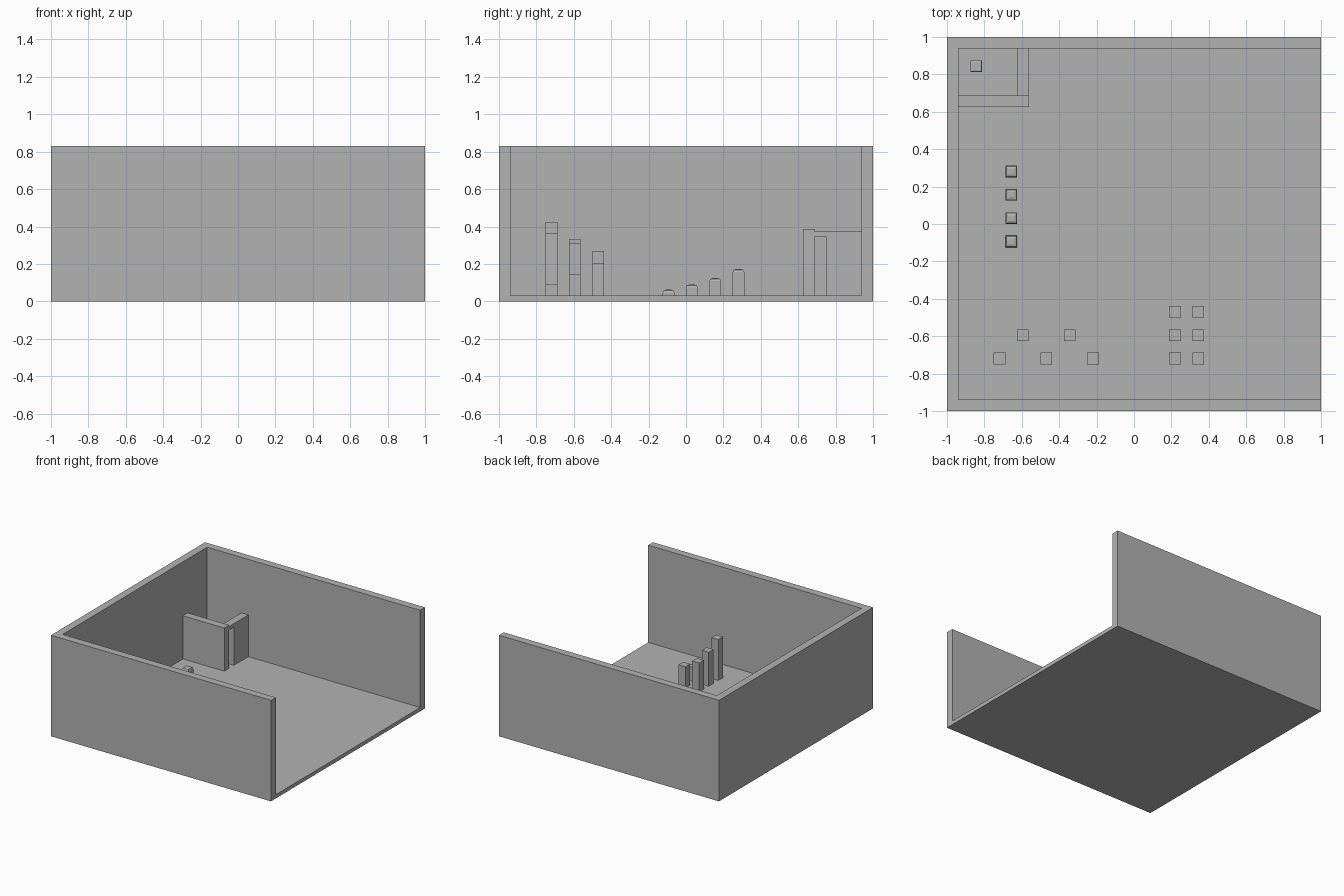
import bpy, bmesh

if "Cube" in bpy.data.objects:
    bpy.data.objects.remove(bpy.data.objects["Cube"])

U = 1 / 16  # grid unit: wall and post thickness
FLOOR = U / 2
WALL_TOP = 0.83

grey = bpy.data.materials.new("plain_grey")
grey.diffuse_color = (0.45, 0.45, 0.45, 1)
grey.use_nodes = True
grey.node_tree.nodes["Principled BSDF"].inputs["Base Color"].default_value = grey.diffuse_color


def prism(name, profile, z0, z1, bevel=0.0):
    """Raise a flat outline from z0 to z1, optionally rounding its top rim."""
    bm = bmesh.new()
    low = [bm.verts.new((x, y, z0)) for x, y in profile]
    high = [bm.verts.new((x, y, z1)) for x, y in profile]
    bm.faces.new(low[::-1])
    cap = bm.faces.new(high)
    for k in range(len(low)):
        j = (k + 1) % len(low)
        bm.faces.new((low[k], low[j], high[j], high[k]))
    bm.normal_update()
    if bevel:
        bmesh.ops.bevel(bm, geom=list(cap.edges), offset=bevel, segments=2,
                        profile=0.5, affect='EDGES')
    mesh = bpy.data.meshes.new(name)
    bm.to_mesh(mesh)
    bm.free()
    mesh.materials.append(grey)
    obj = bpy.data.objects.new(name, mesh)
    bpy.context.collection.objects.link(obj)
    return obj


def box(name, x0, x1, y0, y1, z0, z1, bevel=0.0):
    return prism(name, [(x0, y0), (x1, y0), (x1, y1), (x0, y1)], z0, z1, bevel)


def post(name, x, y, top, bevel=0.0):
    h = U / 2
    return box(name, x - h, x + h, y - h, y + h, FLOOR, top, bevel)


# Floor and three-sided outer wall, open on the right
box("floor", -1, 1, -1, 1, 0, FLOOR)
i = 1 - U
prism("outer_wall", [(-1, -1), (1, -1), (1, -i), (-i, -i),
                     (-i, i), (1, i), (1, 1), (-1, 1)], FLOOR, WALL_TOP)

# Corner closet with a narrow doorway
cx = -9 * U
box("closet_front_wall", -i, cx, 0.625, 0.6875, FLOOR, 0.386)
box("closet_side_wall", cx - U, cx, 0.75, i, FLOOR, 0.374)
box("closet_lintel", cx - U, cx, 0.6875, 0.75, 0.345, 0.374)
post("closet_post", -0.844, 0.844, 0.20, 0.008)

# Rounded posts rising toward the back
for n, top in enumerate((0.062, 0.09, 0.124, 0.172)):
    post(f"rounded_post_{n}", -0.656, -0.094 + 0.125 * n, top, 0.016)

# Rising steps in two columns
steps = [(0.344, -0.719, 0.09), (0.344, -0.594, 0.147), (0.344, -0.469, 0.205),
         (0.219, -0.469, 0.27), (0.219, -0.594, 0.31), (0.219, -0.719, 0.366)]
for n, (x, y, top) in enumerate(steps):
    post(f"step_post_{n}", x, y, top)

# Zigzag row of posts rising to the left
for n, top in enumerate((0.06, 0.15, 0.24, 0.333, 0.425)):
    post(f"zigzag_post_{n}", -0.219 - 0.125 * n, -0.594 if n % 2 else -0.719, top)
